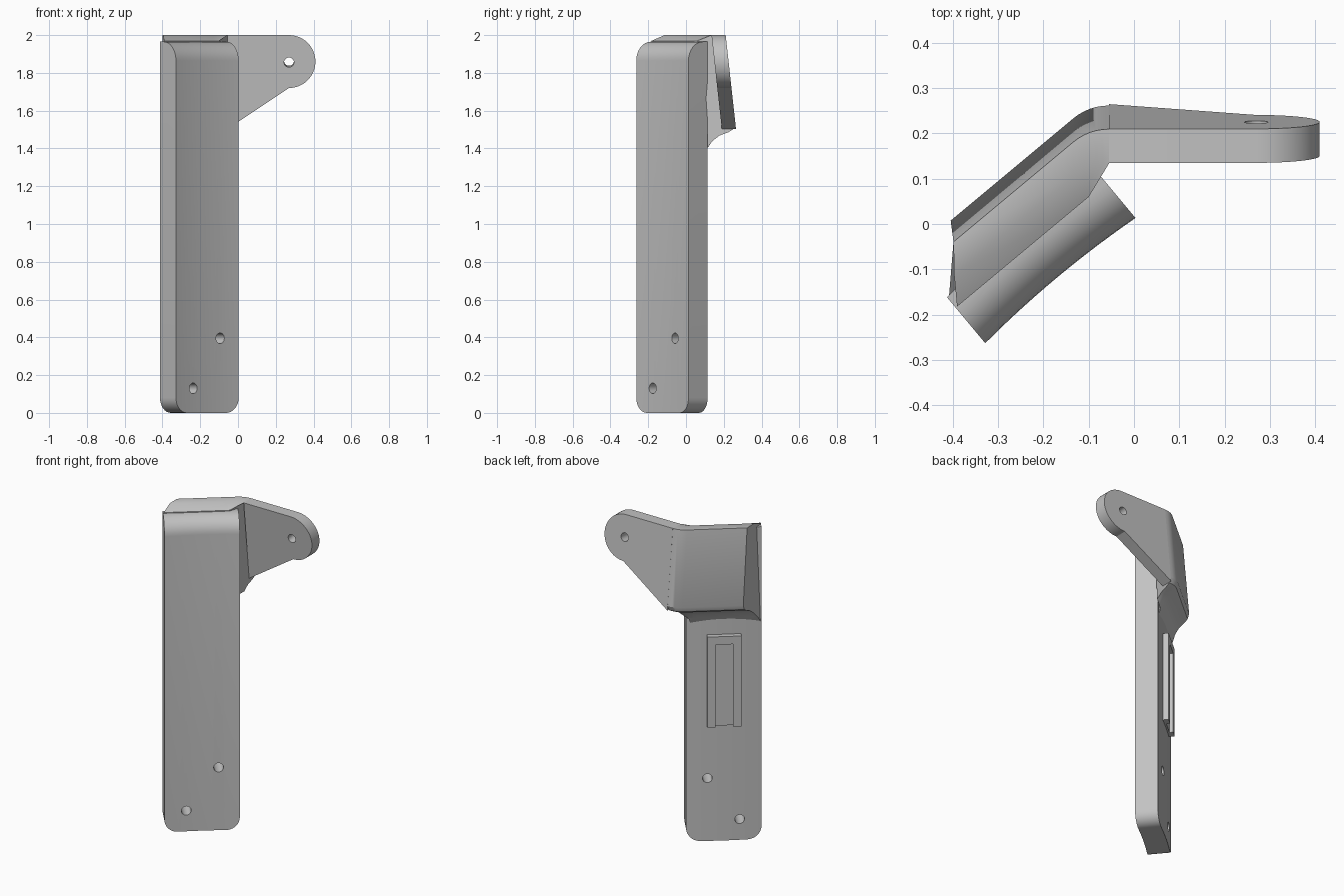
import bpy, bmesh, math
from mathutils import Vector, Matrix

if "Cube" in bpy.data.objects:
    bpy.data.objects.remove(bpy.data.objects["Cube"])

grey = bpy.data.materials.new("plain_grey")
grey.use_nodes = True
COLOUR = (0.54, 0.54, 0.54, 1)
grey.diffuse_color = COLOUR
grey.node_tree.nodes["Principled BSDF"].inputs["Base Color"].default_value = COLOUR

# Strap frame: U runs along its width, N points out of its back
U = Vector((0.768, 0.64, 0))
N = Vector((-0.64, 0.768, 0))
U0, U1 = -0.421, 0.011
FRONT, BACK, TOP = 0.008, 0.14, 1.965
MID = (U0 + U1) / 2


def at(u, n, z):
    return U * u + N * n + Vector((0, 0, z))


def loft(name, sections):
    """Solid skinned through a list of equal closed sections."""
    bm = bmesh.new()
    rings = [[bm.verts.new(p) for p in s] for s in sections]
    for a, b in zip(rings, rings[1:]):
        for i in range(len(a)):
            j = (i + 1) % len(a)
            bm.faces.new((a[i], a[j], b[j], b[i]))
    bm.faces.new(rings[0])
    bm.faces.new(rings[-1])
    bmesh.ops.recalc_face_normals(bm, faces=bm.faces)
    mesh = bpy.data.meshes.new(name)
    bm.to_mesh(mesh)
    bm.free()
    mesh.materials.append(grey)
    ob = bpy.data.objects.new(name, mesh)
    bpy.context.collection.objects.link(ob)
    return ob


def activate(ob):
    bpy.ops.object.select_all(action="DESELECT")
    ob.select_set(True)
    bpy.context.view_layer.objects.active = ob


def smooth(ob):
    activate(ob)
    bpy.ops.object.shade_smooth_by_angle(angle=math.radians(28))


def drill(ob, centre, axis, radius):
    """Cut a round through hole, then drop the cutter."""
    bpy.ops.mesh.primitive_cylinder_add(vertices=24, radius=radius, depth=0.5)
    cutter = bpy.context.object
    cutter.hide_render = True
    cutter.matrix_world = (Matrix.Translation(centre)
                           @ axis.to_track_quat("Z", "Y").to_matrix().to_4x4())
    cut = ob.modifiers.new("hole", "BOOLEAN")
    cut.operation, cut.solver, cut.object = "DIFFERENCE", "EXACT", cutter
    activate(ob)
    bpy.ops.object.modifier_apply(modifier=cut.name)
    bpy.data.objects.remove(cutter)


def bow(u):
    return 0.01 * (1 - ((u - MID) / (U1 - MID)) ** 2)


# Long strap: bowed across its width, rounded bottom corners and front top edge
R, EDGE = 0.08, 0.1
steps = [R * (1 - math.cos(math.pi / 2 * i / 8)) for i in range(9)]
flat = U1 - U0 - 2 * R
columns = ([U0 + s for s in steps] + [U0 + R + flat * i / 10 for i in range(1, 10)]
           + [U1 - s for s in reversed(steps)])
sections = []
for u in columns:
    inset = max(0, R - min(u - U0, U1 - u))
    low = R - math.sqrt(max(0, R * R - inset * inset))
    b = bow(u)
    ring = [at(u, BACK + b, low), at(u, FRONT + b, low)]
    for i in range(9):
        a = math.pi / 2 * i / 8
        ring.append(at(u, FRONT + b + EDGE * (1 - math.cos(a)),
                       TOP - EDGE * (1 - math.sin(a))))
    ring.append(at(u, BACK + b, TOP))
    sections.append(ring)
strap = loft("strap", sections)
for u, z in ((-0.11, 0.395), (-0.295, 0.13)):
    drill(strap, at(u, 0.08, z), N, 0.028)
smooth(strap)

# Bracket root: leaning block behind the strap top, flared into it below,
# tapered at its free end and turned in a soft bend toward the arm
profile = [(-0.03, 1.34), (0, 1.37), (0.013, 1.405), (0.032, 1.44), (0.06, 1.468),
           (0.095, 1.485), (0.115, 1.5), (0.125, 1.53), (0.085, 2), (0.027, 2),
           (-0.03, 1.97)]
BEND, TURN = -0.1, 0.045
free_end, before, corner, after = [], [], [], []
for d, z in profile:
    n = BACK + d
    taper = -0.385 + 0.63 * d - 0.03 * max(0, 1 - d / 0.04)
    free_end.append(at(max(-0.417, taper), n, z))
    mitre = at((BEND - n * N.x) / U.x, n, z)
    corner.append(mitre)
    before.append(mitre - U * TURN)
    after.append(mitre + Vector((TURN if d > 0.02 else 0, 0, 0)))
sections = [free_end]
for i in range(7):
    t = i / 6
    sections.append([p * (1 - t) ** 2 + q * (2 * t * (1 - t)) + r * t ** 2
                     for p, q, r in zip(before, corner, after)])
smooth(loft("bracket_root", sections))

# Side arm: rounded tab sharing the bracket's lean
START = BEND + TURN
outline = [(START, 2)]
for i in range(25):
    a = math.pi / 2 - math.pi * i / 24
    outline.append((0.27 + 0.14 * math.cos(a), 1.86 + 0.14 * math.sin(a)))
outline += [(0.25, 1.707), (0, 1.54), (START, 1.503)]
lean = 0.11
arm = loft("side_arm", [[Vector((x, y + lean * (2 - z), z)) for x, z in outline]
                        for y in (0.135, 0.21)])
drill(arm, Vector((0.27, 0.19, 1.86)), Vector((0, 1, lean)), 0.026)
smooth(arm)

# Slotted clip pad on the strap's back
half, slot = 0.098, 0.05
Z0, Z1, ZS = 0.73, 1.3, 1.25
frame = [(-half, Z0), (-half, Z1), (half, Z1), (half, Z0),
         (slot, Z0), (slot, ZS), (-slot, ZS), (-slot, Z0)]
loft("clip_frame", [[at(MID + u, n, z) for u, z in frame] for n in (0.14, 0.182)])
floor = [(-slot, Z0), (-slot, ZS), (slot, ZS), (slot, Z0)]
loft("clip_slot_floor", [[at(MID + u, n, z) for u, z in floor] for n in (0.14, 0.16)])
